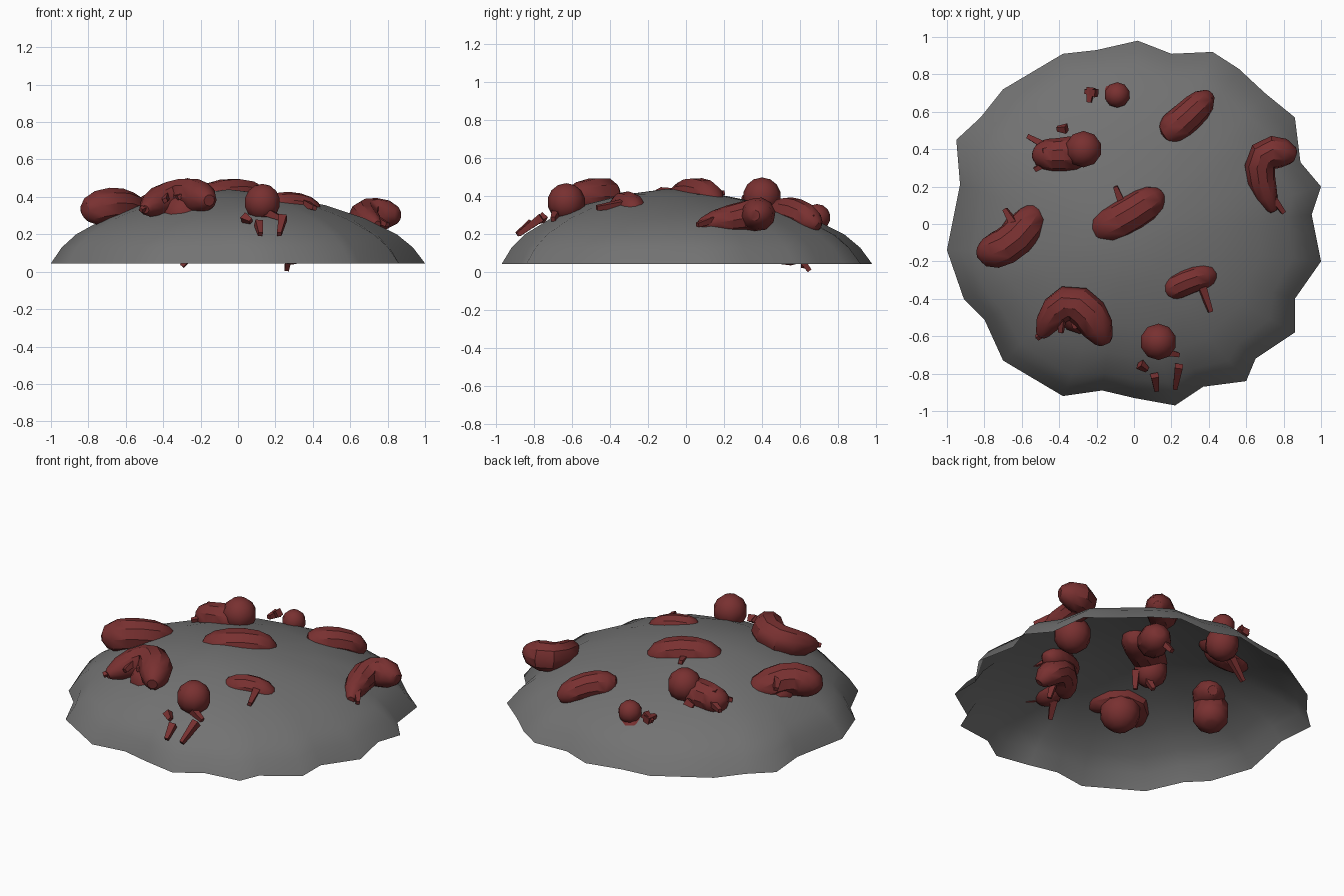
import bpy, bmesh, math, random
from mathutils import Vector, Matrix

random.seed(4)
if "Cube" in bpy.data.objects:
    bpy.data.objects.remove(bpy.data.objects["Cube"])


def material(name, rgb):
    mat = bpy.data.materials.new(name)
    mat.use_nodes = True
    mat.diffuse_color = (*rgb, 1)
    mat.node_tree.nodes["Principled BSDF"].inputs["Base Color"].default_value = (*rgb, 1)
    return mat


grey = material("stone grey", (0.17, 0.17, 0.17))
red = material("dark red", (0.19, 0.03, 0.03))


def finish(name, bm, mat, angle):
    mesh = bpy.data.meshes.new(name)
    bm.to_mesh(mesh)
    bm.free()
    mesh.materials.append(mat)
    obj = bpy.data.objects.new(name, mesh)
    bpy.context.collection.objects.link(obj)
    bpy.ops.object.select_all(action='DESELECT')
    obj.select_set(True)
    bpy.context.view_layer.objects.active = obj
    bpy.ops.object.shade_smooth_by_angle(angle=math.radians(angle))
    return obj


def bridge(bm, lower, upper):
    n = len(lower)
    for i in range(n):
        j = (i + 1) % n
        bm.faces.new((lower[i], lower[j], upper[j], upper[i]))


def shell():
    # Open dome: ragged rim easing into a rounder crown
    rim = [(.02, .98), (-.2, .93), (-.38, .91), (-.7, .72), (-.82, .57), (-.95, .45),
           (-.93, .21), (-1, -.14), (-.91, -.4), (-.8, -.51), (-.7, -.73), (-.38, -.92),
           (-.17, -.89), (0, -.93), (.22, -.97), (.37, -.87), (.6, -.84), (.65, -.72),
           (.86, -.58), (.86, -.4), (1, -.2), (.95, .05), (1, .2), (.89, .33),
           (.86, .57), (.7, .7), (.56, .83), (.42, .92), (.2, .91)]
    profile = [(1, .045), (.94, .13), (.86, .2), (.7, .285), (.5, .355), (.25, .41)]
    bm = bmesh.new()
    previous = None
    for scale, z in profile:
        ring = []
        for x, y in rim:
            p = Vector((x, y))
            p = p.normalized().lerp(p, scale ** 2) * scale
            p += Vector((-.05, -.1)) * (1 - scale)
            ring.append(bm.verts.new((p.x, p.y, z)))
        if previous:
            bridge(bm, previous, ring)
        previous = ring
    top = bm.verts.new((-.05, -.1, .44))
    for i, v in enumerate(previous):
        bm.faces.new((v, previous[(i + 1) % len(previous)], top))
    finish("dome_shell", bm, grey, 50)


def bean(name, start, middle, end, r0, r1, sides=10, steps=9):
    # Rounded tube curving through three points
    a, m, c = Vector(start), Vector(middle), Vector(end)
    b = 2 * m - (a + c) / 2
    bm = bmesh.new()
    previous, side = None, Vector((.1, .2, 1))
    for k in range(steps + 1):
        t = (1 - math.cos(math.pi * k / steps)) / 2
        t = min(max(t, .01), .99)
        centre = a * (1 - t) ** 2 + b * 2 * t * (1 - t) + c * t * t
        tangent = ((b - a) * (1 - t) + (c - b) * t).normalized()
        side = (side - tangent * side.dot(tangent)).normalized()
        other = tangent.cross(side)
        radius = (r0 + (r1 - r0) * t) * math.sqrt(1 - abs(2 * t - 1) ** 4)
        ring = [bm.verts.new(centre + radius * (side * math.cos(w) + other * math.sin(w)))
                for w in (math.tau * i / sides for i in range(sides))]
        if previous:
            bridge(bm, previous, ring)
        else:
            bm.faces.new(ring[::-1])
        previous = ring
    bm.faces.new(previous)
    finish(name, bm, red, 35)


def head(name, centre, radius):
    bm = bmesh.new()
    bmesh.ops.create_uvsphere(bm, u_segments=10, v_segments=7, radius=radius,
                              matrix=Matrix.Translation(centre))
    finish(name, bm, red, 35)


def claw(name, base, tip, size):
    # Tapered four-sided splinter
    a, b = Vector(base), Vector(tip)
    turn = (b - a).to_track_quat('Z', 'Y').to_matrix().to_4x4()
    place = Matrix.Translation((a + b) / 2) @ turn @ Matrix.Rotation(random.random() * 3, 4, 'Z')
    bm = bmesh.new()
    bmesh.ops.create_cone(bm, cap_ends=True, segments=4, radius1=size,
                          radius2=size * .55, depth=(b - a).length, matrix=place)
    finish(name, bm, red, 20)


shell()

# Curled bodies lying through the shell
beans = {
    "centre_body": ((-.22, -.04, .34), (-.04, .04, .4), (.15, .17, .36), .1, .1),
    "right_body": ((-.83, -.14, .3), (-.66, -.1, .35), (-.51, .1, .28), .1, .1),
    "right_lower_body": ((-.66, -.1, .35), (-.6, -.03, .23), (-.56, .02, .1), .1, .11),
    "front_right_body": ((-.5, -.61, .33), (-.33, -.42, .4), (-.15, -.65, .38), .08, .11),
    "front_left_body": ((.16, -.37, .33), (.3, -.3, .35), (.44, -.27, .3), .08, .07),
    "front_left_lower_body": ((.17, -.42, .2), (.3, -.3, .28), (.44, -.33, .16), .08, .08),
    "left_body": ((.87, .36, .3), (.68, .34, .3), (.75, .06, .25), .1, .07),
    "back_left_body": ((.16, .48, .28), (.27, .56, .31), (.41, .7, .24), .09, .08),
    "back_left_lower_body": ((.2, .42, .2), (.27, .5, .14), (.33, .63, .12), .1, .09),
    "back_right_body": ((-.54, .39, .33), (-.4, .37, .35), (-.24, .4, .36), .08, .1),
}
for name, shape in beans.items():
    bean(name, *shape)

# Rounded heads
heads = {
    "centre_head": ((-.14, -.02, .32), .1),
    "front_head": ((.13, -.63, .37), .1),
    "front_right_head": ((-.29, -.47, .3), .12),
    "left_head": ((.63, .2, .18), .11),
    "back_right_head": ((-.27, .4, .4), .1),
    "back_head": ((-.1, .67, .18), .1),
    "back_lump": ((-.09, .69, .29), .07),
}
for name, shape in heads.items():
    head(name, *shape)

# Broken claws around each body
claws = {
    "centre": [((-.06, .1, .4), (-.1, .2, .42)), ((-.1, -.02, .28), (-.13, .02, .18)),
               ((-.05, -.04, .3), (-.06, -.06, .19))],
    "right": [((-.64, 0, .38), (-.69, .08, .36))],
    "front_right": [((-.45, -.55, .36), (-.52, -.61, .33)), ((-.38, -.45, .42), (-.39, -.58, .38)),
                    ((-.33, -.47, .4), (-.31, -.56, .4))],
    "front": [((.15, -.68, .32), (.24, -.7, .28)), ((.24, -.76, .29), (.22, -.88, .2)),
              ((.11, -.81, .26), (.12, -.89, .2)), ((.03, -.75, .29), (.07, -.78, .27)),
              ((.1, -.6, .3), (.06, -.68, .22))],
    "front_left": [((.36, -.33, .36), (.41, -.47, .34)), ((.3, -.35, .25), (.31, -.39, .14))],
    "left": [((.7, .2, .3), (.8, .06, .25)), ((.66, .28, .32), (.68, .18, .32))],
    "back_left": [((.28, .55, .14), (.26, .65, .01)), ((.33, .6, .3), (.41, .68, .29))],
    "back_right": [((-.44, .4, .35), (-.57, .47, .34)), ((-.42, .36, .36), (-.53, .29, .33)),
                   ((-.4, .4, .38), (-.49, .39, .41)), ((-.36, .51, .36), (-.41, .51, .34))],
    "back": [((-.2, .7, .31), (-.26, .71, .28)), ((-.23, .73, .29), (-.24, .65, .29)),
             ((-.2, .63, .14), (-.3, .62, .03))],
}
for part, pairs in claws.items():
    for number, (base, tip) in enumerate(pairs, 1):
        claw(f"{part}_claw_{number}", base, tip, .03)
